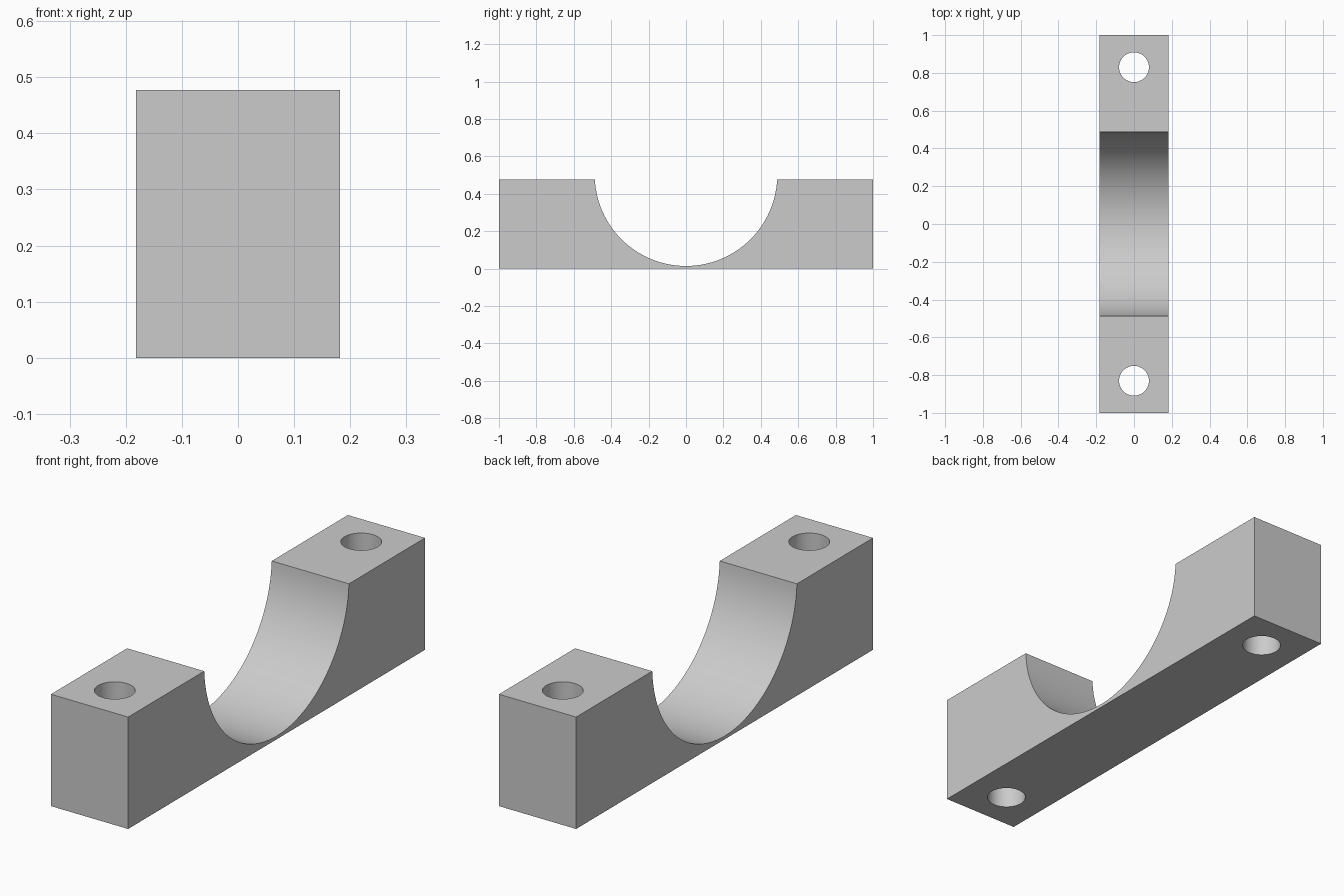
import bpy, bmesh, math

if "Cube" in bpy.data.objects:
    bpy.data.objects.remove(bpy.data.objects["Cube"])

HALF_W, HEIGHT = 0.182, 0.477      # block half width (x) and height (z)
ARC_R, ARC_Z = 0.488, 0.502        # saddle radius and axis height
HOLE_R, HOLE_Y = 0.079, 0.83       # bolt holes
ARC_STEPS = 64

grey = bpy.data.materials.new("light_grey")
grey.diffuse_color = (0.6, 0.6, 0.6, 1)
grey.use_nodes = True
grey.node_tree.nodes["Principled BSDF"].inputs["Base Color"].default_value = grey.diffuse_color

# Side profile (y, z): block with a round saddle cut from the top
a = math.asin((ARC_Z - HEIGHT) / ARC_R)
profile = [(-1, 0), (1, 0), (1, HEIGHT)]
for i in range(ARC_STEPS + 1):
    t = -a - (math.pi - 2 * a) * i / ARC_STEPS
    profile.append((ARC_R * math.cos(t), ARC_Z + ARC_R * math.sin(t)))
profile.append((-1, HEIGHT))

# Clamp block, extruded across x
bm = bmesh.new()
face = bm.faces.new([bm.verts.new((-HALF_W, y, z)) for y, z in profile])
ext = bmesh.ops.extrude_face_region(bm, geom=[face])
bmesh.ops.translate(bm, vec=(2 * HALF_W, 0, 0),
                    verts=[v for v in ext["geom"] if isinstance(v, bmesh.types.BMVert)])
bmesh.ops.recalc_face_normals(bm, faces=bm.faces)
mesh = bpy.data.meshes.new("clamp_block")
bm.to_mesh(mesh)
bm.free()
mesh.materials.append(grey)
block = bpy.data.objects.new("clamp_block", mesh)
bpy.context.collection.objects.link(block)

# Bolt holes straight through both ends
for side in (-1, 1):
    bpy.ops.mesh.primitive_cylinder_add(vertices=48, radius=HOLE_R, depth=1,
                                        location=(0, side * HOLE_Y, HEIGHT / 2))
    cutter = bpy.context.object
    cutter.name = "hole_cutter"
    cutter.hide_render = True
    cutter.data.materials.append(grey)
    mod = block.modifiers.new("bolt_hole", "BOOLEAN")
    mod.operation, mod.solver, mod.object = "DIFFERENCE", "EXACT", cutter
    bpy.context.view_layer.objects.active = block
    bpy.ops.object.modifier_apply(modifier=mod.name)
    bpy.data.objects.remove(cutter)

# Smooth curved walls, keep edges sharp
bpy.ops.object.select_all(action="DESELECT")
block.select_set(True)
bpy.context.view_layer.objects.active = block
bpy.ops.object.shade_smooth_by_angle(angle=math.radians(30))
